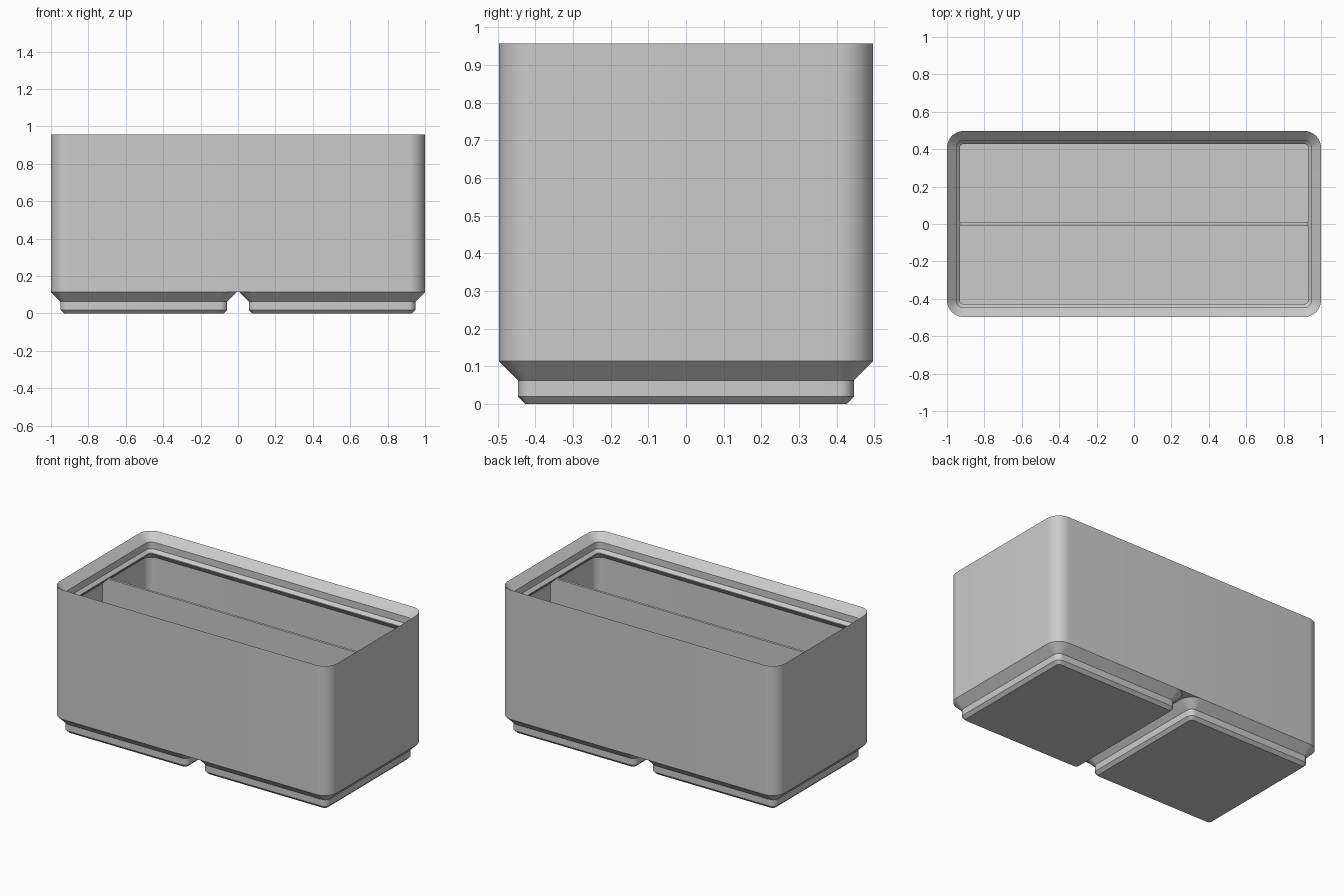
import bpy, bmesh, math

cube = bpy.data.objects.get("Cube")
if cube:
    bpy.data.objects.remove(cube, do_unlink=True)

grey = bpy.data.materials.new("plain grey")
grey.use_nodes = True
grey.diffuse_color = (0.6, 0.6, 0.6, 1)
grey.node_tree.nodes["Principled BSDF"].inputs["Base Color"].default_value = (0.6, 0.6, 0.6, 1)

STEPS = 10            # segments per rounded corner
HX, HY, R = 1.0, 0.497, 0.09
FOOT_TOP, FLOOR, RIM = 0.114, 0.165, 0.957
WALL, LIP = 0.029, 0.069
LEDGE = 0.838         # underside of the lip, top of the divider


def rounded_ring(bm, hx, hy, r, z, cx=0):
    """Rounded rectangle of vertices, counter-clockwise."""
    verts = []
    corners = ((1, 1), (-1, 1), (-1, -1), (1, -1))
    for quarter, (sx, sy) in enumerate(corners):
        for i in range(STEPS + 1):
            a = (quarter + i / STEPS) * math.pi / 2
            verts.append(bm.verts.new((cx + sx * (hx - r) + r * math.cos(a),
                                       sy * (hy - r) + r * math.sin(a), z)))
    return verts


def finish(name, bm):
    bmesh.ops.recalc_face_normals(bm, faces=bm.faces)
    mesh = bpy.data.meshes.new(name)
    bm.to_mesh(mesh)
    bm.free()
    mesh.materials.append(grey)
    obj = bpy.data.objects.new(name, mesh)
    bpy.context.collection.objects.link(obj)
    bpy.ops.object.select_all(action="DESELECT")
    obj.select_set(True)
    bpy.context.view_layer.objects.active = obj
    bpy.ops.object.shade_smooth_by_angle(angle=math.radians(30))
    return obj


def loft(name, hx, hy, profile, cx=0):
    """Skin an (inset, height) profile around a rounded rectangle and cap it."""
    bm = bmesh.new()
    rings = [rounded_ring(bm, hx - d, hy - d, R - d, z, cx) for d, z in profile]
    for low, high in zip(rings, rings[1:]):
        n = len(low)
        for i in range(n):
            j = (i + 1) % n
            bm.faces.new((low[i], low[j], high[j], high[i]))
    bm.faces.new(rings[0])
    bm.faces.new(rings[-1])
    return finish(name, bm)


# Box: outer wall, stepped stacking lip, inner wall and floor
loft("box_body", HX, HY, [
    (0, FOOT_TOP), (0, RIM),
    (0.05, RIM - 0.05), (0.05, RIM - 0.094),
    (LIP, RIM - 0.113), (LIP, LEDGE),
    (WALL, LEDGE - LIP + WALL), (WALL, FLOOR)])

# Two square feet with a chamfer, a straight band and a flare
for side, x in (("right", -0.503), ("left", 0.503)):
    loft(side + "_foot", HY, HY, [
        (0.071, 0), (0.0515, 0.0195), (0.0515, 0.0625), (0, FOOT_TOP)], x)

# Thin lengthwise divider
bm = bmesh.new()
bmesh.ops.create_cube(bm, size=1)
for v in bm.verts:
    v.co.x *= 2 * (HX - WALL)
    v.co.y *= 0.016
    v.co.z = LEDGE if v.co.z > 0 else FLOOR
# Trim the upper ends to follow the underside of the lip
top = [e for e in bm.edges if all(v.co.z == LEDGE for v in e.verts)
       and e.verts[0].co.x == e.verts[1].co.x]
bmesh.ops.bevel(bm, geom=top, offset=LIP - WALL, segments=1, affect="EDGES")
finish("divider", bm)
